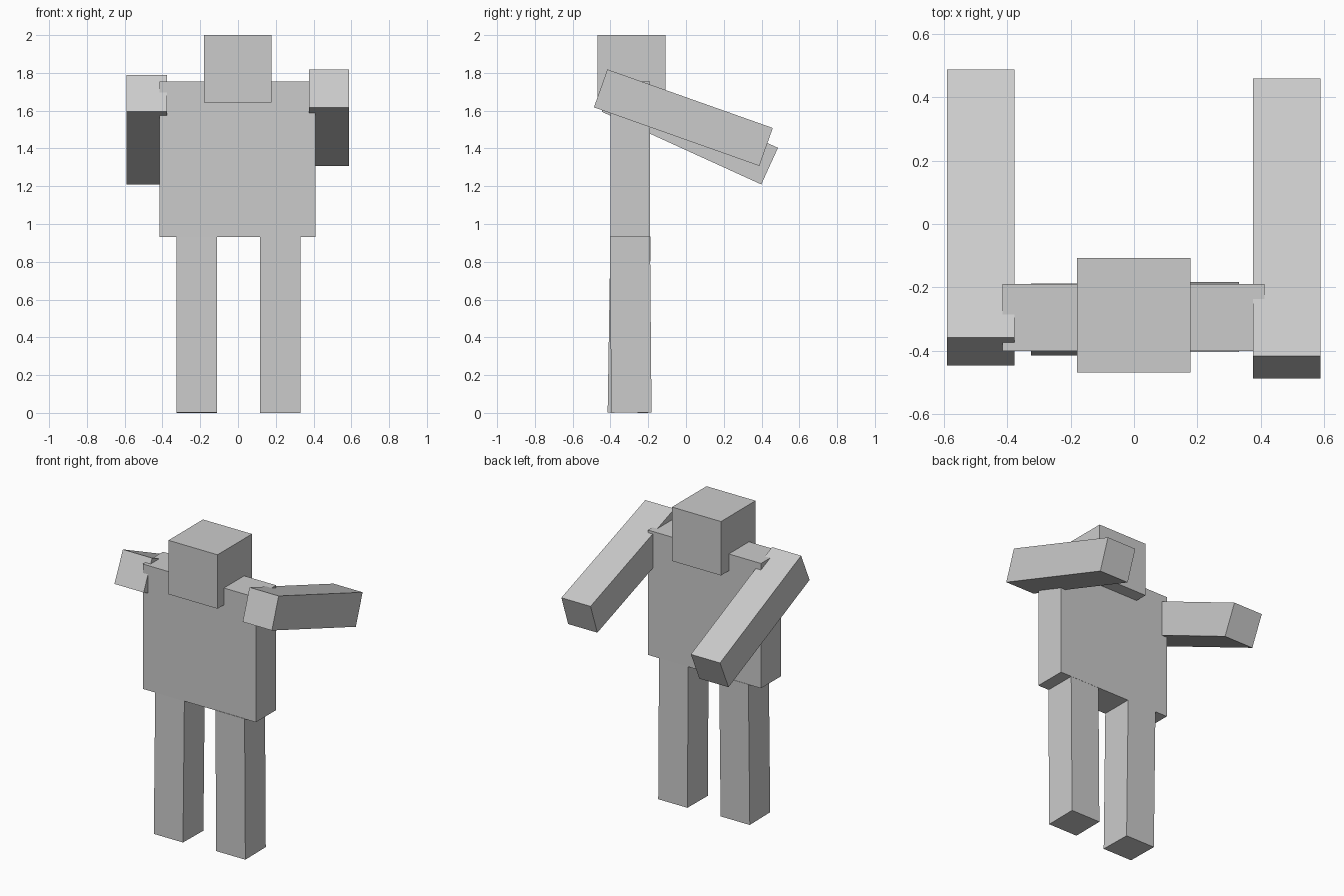
import bpy
from math import radians
from mathutils import Matrix, Vector

cube = bpy.data.objects.get("Cube")
if cube:
    bpy.data.objects.remove(cube, do_unlink=True)

# Single flat grey
GREY = (0.6, 0.6, 0.6, 1.0)
grey = bpy.data.materials.new("plain grey")
grey.use_nodes = True
grey.diffuse_color = GREY
grey.node_tree.nodes["Principled BSDF"].inputs["Base Color"].default_value = GREY


def box(name, centre, size, tilt=0.0):
    """Flat-faced box, tilted about the x axis by the given degrees."""
    bpy.ops.mesh.primitive_cube_add(size=1)
    part = bpy.context.object
    part.name = part.data.name = name
    part.data.transform(Matrix.Diagonal(Vector(size)).to_4x4())
    part.location = centre
    part.rotation_euler.x = radians(tilt)
    part.data.materials.append(grey)
    return part


LIMB = 0.213

# Torso and head
box("torso", (-0.002, -0.295, 1.343), (0.826, 0.211, 0.824))
box("head", (-0.001, -0.288, 1.822), (0.358, 0.36, 0.356))

# Legs, caught in a slight stride
box("right_leg", (-0.218, -0.301, 0.468), (LIMB, LIMB, 0.933), -0.9)
box("left_leg", (0.224, -0.293, 0.468), (LIMB, LIMB, 0.933), 0.5)

# Arms, reaching backward and down
box("right_arm", (-0.483, 0.02, 1.499), (LIMB, 0.929, LIMB), -24.5)
box("left_arm", (0.482, -0.014, 1.563), (LIMB, 0.929, LIMB), -19.5)
